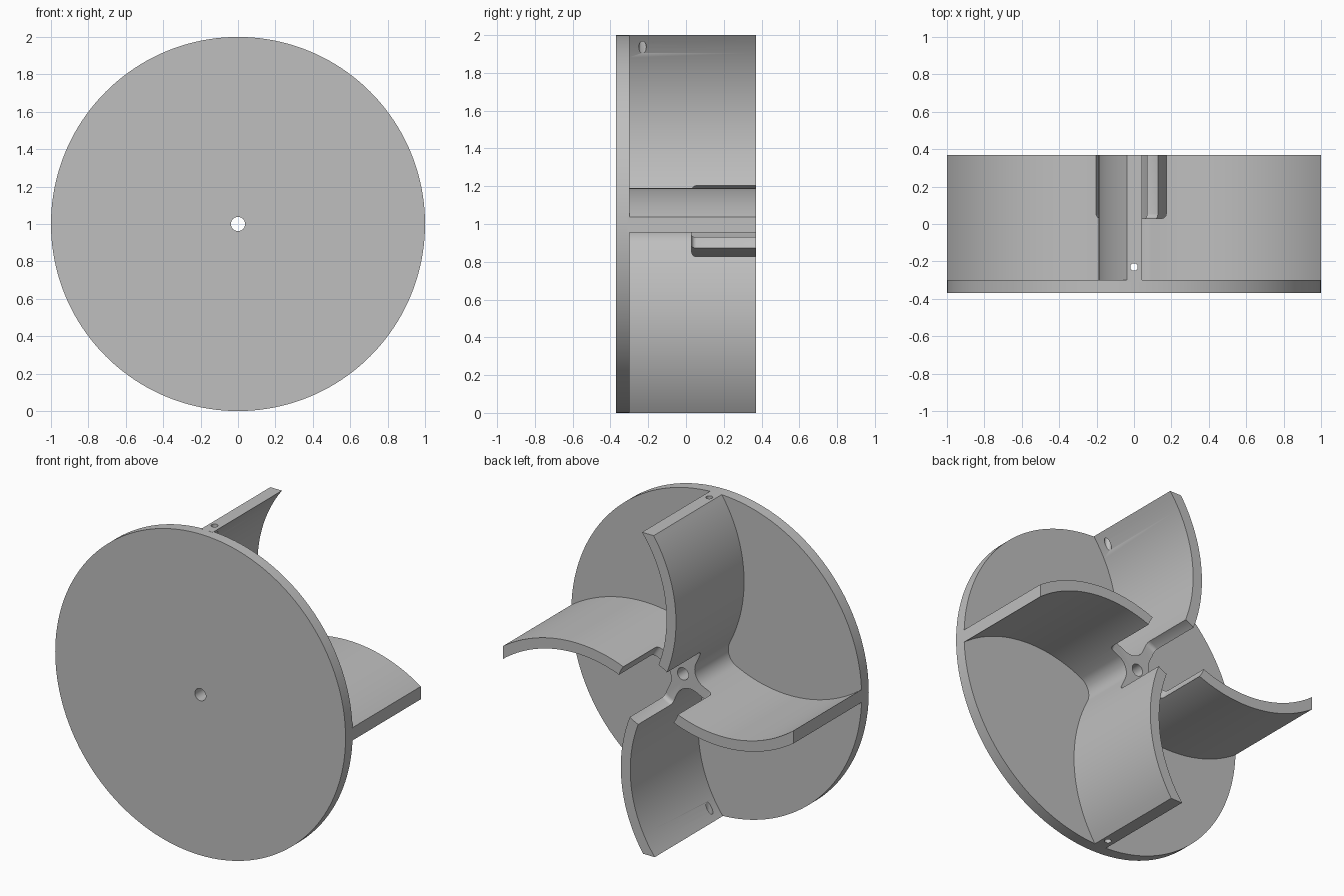
import bpy, bmesh
from math import sin, cos, pi, sqrt, atan2, radians
from mathutils import Vector, Matrix

cube = bpy.data.objects.get("Cube")
if cube:
    bpy.data.objects.remove(cube, do_unlink=True)

FRONT, PLATE, BACK = -0.37, -0.30, 0.37   # depth levels along y
AXIS = 1.0                                # height of the wheel centre

grey = bpy.data.materials.new("plain grey")
grey.use_nodes = True
colour = (0.52, 0.52, 0.52, 1)
grey.diffuse_color = colour
grey.node_tree.nodes["Principled BSDF"].inputs["Base Color"].default_value = colour


def prism(name, outline, y0, y1):
    """Extrude a closed x/z outline from y0 to y1."""
    bm = bmesh.new()
    face = bm.faces.new([bm.verts.new((p.x, y0, p.y + AXIS)) for p in outline])
    side = bmesh.ops.extrude_face_region(bm, geom=[face])["geom"]
    moved = [g for g in side if isinstance(g, bmesh.types.BMVert)]
    bmesh.ops.translate(bm, verts=moved, vec=(0, y1 - y0, 0))
    bmesh.ops.recalc_face_normals(bm, faces=bm.faces)
    mesh = bpy.data.meshes.new(name)
    bm.to_mesh(mesh)
    bm.free()
    obj = bpy.data.objects.new(name, mesh)
    bpy.context.collection.objects.link(obj)
    return obj


def circle(radius, count):
    return [Vector((cos(2 * pi * i / count), sin(2 * pi * i / count))) * radius
            for i in range(count)]


def arc(centre, radius, start, end, count):
    """Arc points between two points, the short way round."""
    a, b = (atan2(*(p - centre).yx) for p in (start, end))
    turn = (b - a + pi) % (2 * pi) - pi
    return [centre + radius * Vector((cos(a + turn * i / count), sin(a + turn * i / count)))
            for i in range(count + 1)]


def cut(obj, cutter):
    mod = obj.modifiers.new("cut", 'BOOLEAN')
    mod.operation, mod.solver, mod.object = 'DIFFERENCE', 'EXACT', cutter
    cutter.hide_render = True


def finish(obj):
    """Bake the cuts, then shade and colour the part."""
    graph = bpy.context.evaluated_depsgraph_get()
    baked = bpy.data.meshes.new_from_object(obj.evaluated_get(graph))
    obj.modifiers.clear()
    obj.data = baked
    baked.materials.clear()
    baked.materials.append(grey)
    bpy.ops.object.select_all(action='DESELECT')
    obj.select_set(True)
    bpy.context.view_layer.objects.active = obj
    bpy.ops.object.shade_smooth_by_angle(angle=radians(30))


# Blade outline: two concentric arcs, blended into the next blade by a fillet
centre, outer, inner, fillet = Vector((0.5, -0.70)), 0.89, 0.825, 0.10
quarter = Matrix.Rotation(pi / 2, 2)
next_centre = quarter @ centre
gap = next_centre - centre
d1, d2, d = outer + fillet, inner - fillet, gap.length
along = (d1 * d1 - d2 * d2 + d * d) / (2 * d)
axis = gap / d
hub = centre + axis * along + Vector((-axis.y, axis.x)) * sqrt(d1 * d1 - along * along)
on_outer = centre + (hub - centre).normalized() * outer
on_next = next_centre + (hub - next_centre).normalized() * inner
inner_root = quarter.inverted() @ on_next
inner_tip = Vector((1, sqrt(inner ** 2 - 0.25) + centre.y))
outer_tip = Vector((1, sqrt(outer ** 2 - 0.25) + centre.y))

blade = arc(centre, inner, inner_root, inner_tip, 32)
blade += arc(centre, outer, outer_tip, on_outer, 32)
blade += arc(hub, fillet, on_outer, on_next, 16)[1:-1]
outline = []
for turn in range(4):
    spin = Matrix.Rotation(turn * pi / 2, 2)
    outline += [spin @ p for p in blade]

blades = prism("blades", outline, PLATE - 0.01, BACK)
disc = prism("front_disc", circle(1, 160), FRONT, PLATE)

# Cutters: shaft bore, rear hub recess with a rounded floor, cross-drilled pin hole
bore = prism("bore_cutter", circle(0.038, 32), -1, 1)
recess = prism("recess_cutter", circle(0.215, 64), 0.03, 1)
bevel = recess.modifiers.new("round", 'BEVEL')
bevel.width, bevel.segments, bevel.limit_method = 0.025, 4, 'ANGLE'
pin = prism("pin_cutter", circle(0.02, 24), -1.2, 1.2)
pin.data.transform(Matrix.Translation((0, -0.23, AXIS)) @ Matrix.Rotation(pi / 2, 4, 'X')
                   @ Matrix.Translation((0, 0, -AXIS)))

for cutter in (recess, bore, pin):
    cut(blades, cutter)
cut(disc, bore)
finish(blades)
finish(disc)
for cutter in (recess, bore, pin):
    bpy.data.objects.remove(cutter, do_unlink=True)
